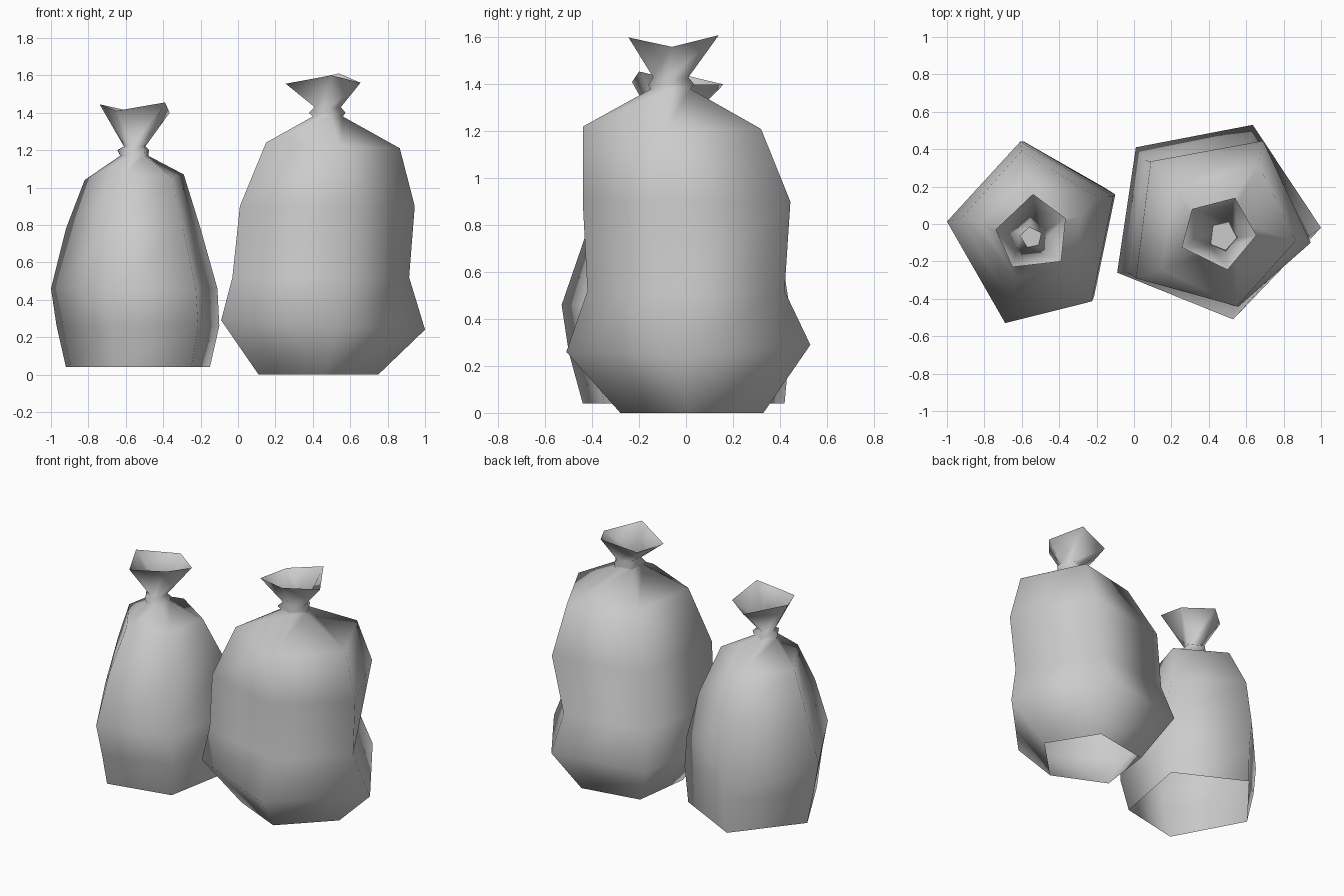
import bpy
import bmesh

cube = bpy.data.objects.get("Cube")
if cube:
    bpy.data.objects.remove(cube, do_unlink=True)

plastic = bpy.data.materials.new("grey plastic")
plastic.use_nodes = True
colour = (0.6, 0.6, 0.6, 1)
plastic.diffuse_color = colour
plastic.node_tree.nodes["Principled BSDF"].inputs["Base Color"].default_value = colour


def level(z, *points):
    """Ring of plan points at one height."""
    return [(x, y, z) for x, y in points]


def fitted(outline, z, left, right, front, back):
    """Ring made by fitting the unit outline into a box at one height."""
    return level(z, *[(left + u * (right - left), front + v * (back - front))
                      for u, v in outline])


def make_bag(name, body, neck, mouth):
    """Loft an open-based five-sided sack through its knot to the flared mouth."""
    bm = bmesh.new()
    loops = [[bm.verts.new(point) for point in ring]
             for ring in body + neck + [mouth]]
    for lower, upper in zip(loops, loops[1:]):
        for i in range(len(lower)):
            j = (i + 1) % len(lower)
            bm.faces.new((lower[i], lower[j], upper[j], upper[i])).smooth = True
    # Plug that closes the pinched neck
    bm.faces.new([bm.verts.new(point) for point in neck[-1]])
    mesh = bpy.data.meshes.new(name)
    bm.to_mesh(mesh)
    bm.free()
    mesh.materials.append(plastic)
    bag = bpy.data.objects.new(name, mesh)
    bpy.context.collection.objects.link(bag)


# Small slim bag
slim = [(0, .56), (.35, 0), (.87, .12), (1, .7), (.44, 1)]
make_bag(
    "small_garbage_bag",
    body=[
        level(.04, (-.92, .02), (-.67, -.44), (-.25, -.35), (-.15, .19), (-.60, .42)),
        fitted(slim, .26, -.97, -.10, -.50, .44),
        fitted(slim, .46, -1, -.11, -.53, .44),
        fitted(slim, .78, -.92, -.20, -.42, .39),
        [(-.82, .01, 1.04), (-.63, -.29, 1.05), (-.36, -.22, 1.06),
         (-.29, .04, 1.07), (-.58, .25, 1.05)],
    ],
    neck=[
        fitted(slim, 1.17, -.63, -.48, -.145, .005),
        fitted(slim, 1.20, -.645, -.475, -.155, .02),
        fitted(slim, 1.22, -.61, -.495, -.125, -.015),
    ],
    mouth=[(-.74, -.03, 1.445), (-.65, -.23, 1.41), (-.39, -.20, 1.455),
           (-.365, .03, 1.40), (-.54, .16, 1.40)],
)

# Large bulging bag
broad = [(0, .21), (.57, 0), (1, .44), (.69, 1), (.09, .88)]
make_bag(
    "large_garbage_bag",
    body=[
        level(0, (.11, -.12), (.46, -.28), (.75, .01), (.55, .33), (.16, .26)),
        [(-.09, -.26, .29), (.53, -.51, .26), (1, -.02, .24),
         (.635, .53, .29), (.01, .41, .28)],
        level(.52, (-.03, -.26), (.54, -.42), (.915, -.08), (.62, .42), (.06, .34)),
        level(.90, (.01, -.29), (.56, -.44), (.945, -.10), (.69, .445), (.09, .335)),
        [(.15, -.24, 1.24), (.55, -.44, 1.22), (.865, -.09, 1.21),
         (.665, .32, 1.21), (.22, .20, 1.23)],
    ],
    neck=[
        fitted(broad, 1.38, .40, .56, -.15, .02),
        fitted(broad, 1.40, .38, .575, -.16, .035),
        fitted(broad, 1.43, .41, .55, -.14, .01),
    ],
    mouth=[(.255, -.125, 1.555), (.50, -.245, 1.60), (.655, -.06, 1.56),
           (.54, .14, 1.61), (.31, .08, 1.56)],
)
